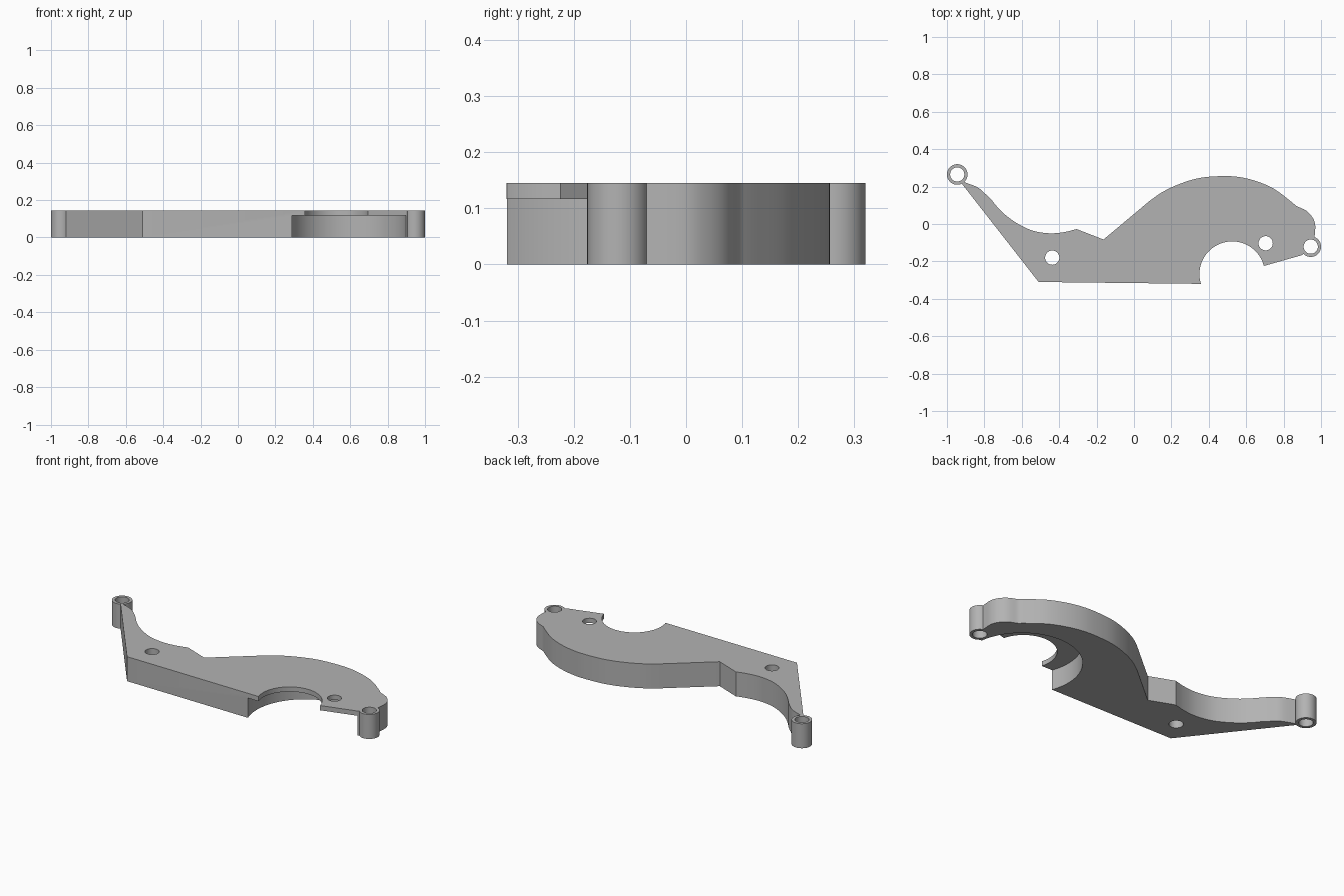
import bpy, bmesh, math
from mathutils import Vector

if "Cube" in bpy.data.objects:
    bpy.data.objects.remove(bpy.data.objects["Cube"])

HEIGHT, LIP_Z = 0.145, 0.117

grey = bpy.data.materials.new("grey")
grey.diffuse_color = (0.45, 0.45, 0.45, 1)
grey.use_nodes = True
grey.node_tree.nodes["Principled BSDF"].inputs["Base Color"].default_value = grey.diffuse_color


def prism(name, points, z0, z1):
    """Extrude a closed outline from z0 to z1."""
    bm = bmesh.new()
    face = bm.faces.new([bm.verts.new((x, y, z0)) for x, y in points])
    top = bmesh.ops.extrude_face_region(bm, geom=[face])["geom"]
    for v in top:
        if isinstance(v, bmesh.types.BMVert):
            v.co.z = z1
    bmesh.ops.recalc_face_normals(bm, faces=bm.faces)
    mesh = bpy.data.meshes.new(name)
    bm.to_mesh(mesh)
    bm.free()
    mesh.materials.append(grey)
    obj = bpy.data.objects.new(name, mesh)
    bpy.context.collection.objects.link(obj)
    return obj


def disc(name, x, y, r, z0, z1, n=48):
    ring = [(x + r * math.cos(2 * math.pi * i / n),
             y + r * math.sin(2 * math.pi * i / n)) for i in range(n)]
    return prism(name, ring, z0, z1)


def smooth(pts, steps=4):
    """Catmull-Rom curve through the points, keeping both ends."""
    p = [Vector(q) for q in pts]
    p = [2 * p[0] - p[1]] + p + [2 * p[-1] - p[-2]]
    out = []
    for a, b, c, d in zip(p, p[1:], p[2:], p[3:]):
        for i in range(steps):
            t = i / steps
            out.append(0.5 * (2 * b + (c - a) * t + (2 * a - 5 * b + 4 * c - d) * t * t
                              + (3 * b - a - 3 * c + d) * t ** 3))
    return [tuple(v) for v in out] + [pts[-1]]


def combine(target, other, operation):
    mod = target.modifiers.new(operation.lower(), "BOOLEAN")
    mod.operation, mod.solver, mod.object = operation, "EXACT", other
    bpy.context.view_layer.objects.active = target
    bpy.ops.object.modifier_apply(modifier=mod.name)
    bpy.data.objects.remove(other)


# Plate outline: straight front edges, then the curved back edge right to left
front = [(-0.945, 0.247), (-0.51, -0.31), (0.355, -0.32), (0.695, -0.224),
         (0.90, -0.166), (0.95, -0.12)]
end_bulge = smooth([(0.965, -0.075), (0.969, -0.005), (0.953, 0.037),
                    (0.92, 0.072), (0.868, 0.096)])
hump = smooth([(0.868, 0.096), (0.83, 0.128), (0.75, 0.187), (0.66, 0.227),
               (0.563, 0.251), (0.467, 0.256), (0.35, 0.246), (0.243, 0.214),
               (0.152, 0.171), (0.083, 0.123)])
notch = [(-0.163, -0.083)]
hollow = smooth([(-0.307, -0.027), (-0.371, -0.043), (-0.45, -0.05), (-0.537, -0.037),
                 (-0.61, -0.005), (-0.681, 0.043), (-0.735, 0.096), (-0.761, 0.128),
                 (-0.80, 0.166), (-0.84, 0.198), (-0.92, 0.228)])
plate = prism("bracket_plate", front + end_bulge + hump[1:] + notch + hollow, 0, HEIGHT)

# Round pocket underneath and the smaller throat through the lip above it
combine(plate, disc("pocket", 0.585, -0.21, 0.316, -0.1, LIP_Z, 96), "DIFFERENCE")
combine(plate, disc("throat", 0.525, -0.268, 0.175, -0.1, 0.3, 96), "DIFFERENCE")

# Bosses at both ends
bosses = [(-0.945, 0.265), (0.945, -0.121)]
for x, y in bosses:
    combine(plate, disc("boss", x, y, 0.055, 0, HEIGHT), "UNION")

# Bolt holes through the bosses and the plate
for x, y in bosses + [(-0.437, -0.18), (0.704, -0.103)]:
    combine(plate, disc("hole", x, y, 0.038, -0.1, 0.3), "DIFFERENCE")

plate.select_set(True)
bpy.context.view_layer.objects.active = plate
bpy.ops.object.shade_smooth_by_angle(angle=math.radians(25))
